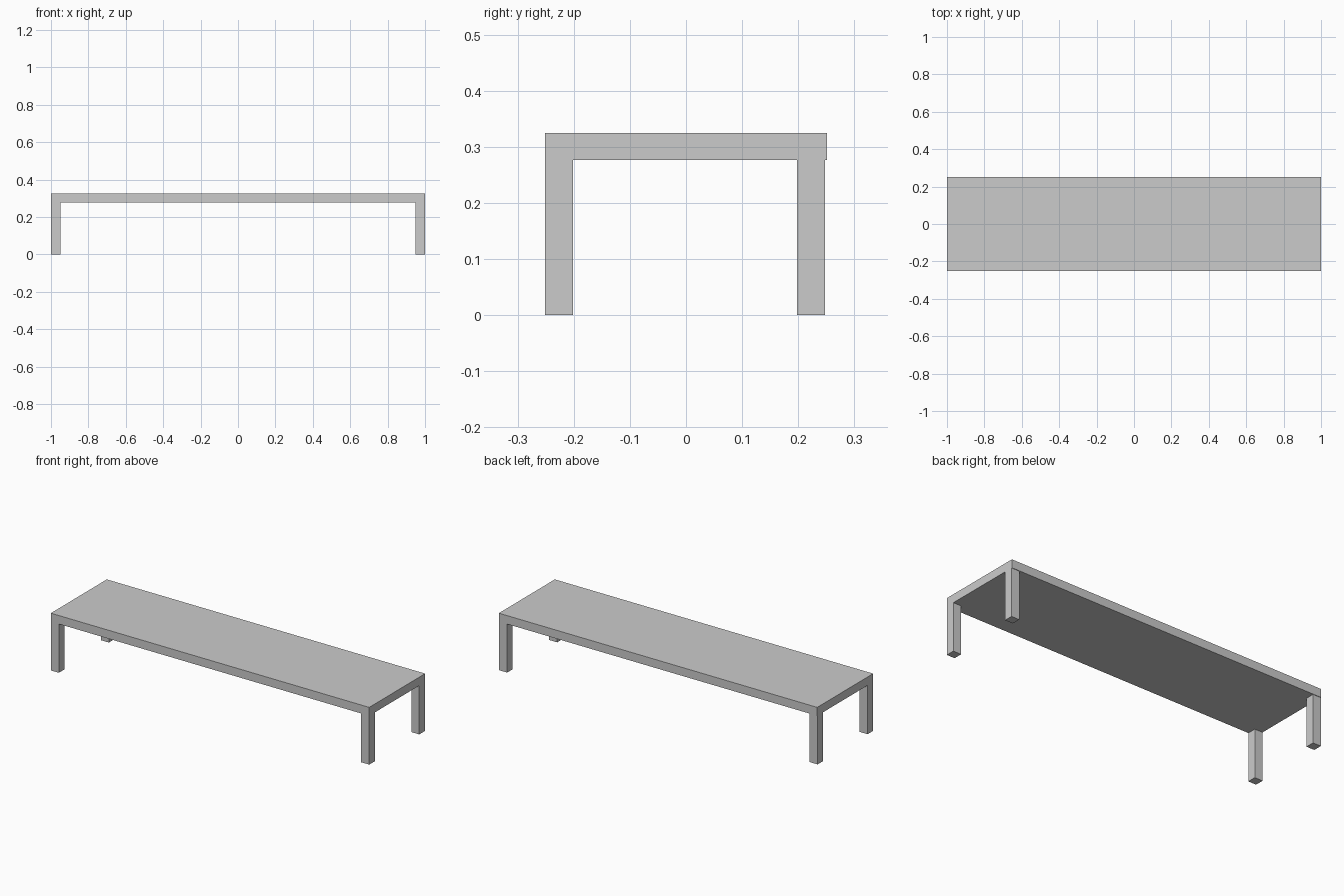
import bpy

if "Cube" in bpy.data.objects:
    bpy.data.objects.remove(bpy.data.objects["Cube"])


def box(name, x, y, z):
    """Box from (min, max) ranges on each axis."""
    ranges = (x, y, z)
    centre = [(a + b) / 2 for a, b in ranges]
    size = [b - a for a, b in ranges]
    bpy.ops.mesh.primitive_cube_add(size=1, location=centre)
    obj = bpy.context.object
    obj.name = name
    obj.scale = size
    bpy.ops.object.transform_apply(location=False, rotation=False, scale=True)
    return obj


UNDERSIDE, TOP = 0.277, 0.325

# Long flat top slab
box("table_top", (-1, 1), (-0.251, 0.251), (UNDERSIDE, TOP))

# Square legs; the back pair sits slightly inside the rear edge
for depth, y in (("front", (-0.251, -0.201)), ("back", (0.198, 0.248))):
    for side, x in (("left", (-1, -0.95)), ("right", (0.95, 1))):
        box(f"{depth}_{side}_leg", x, y, (0, UNDERSIDE))
